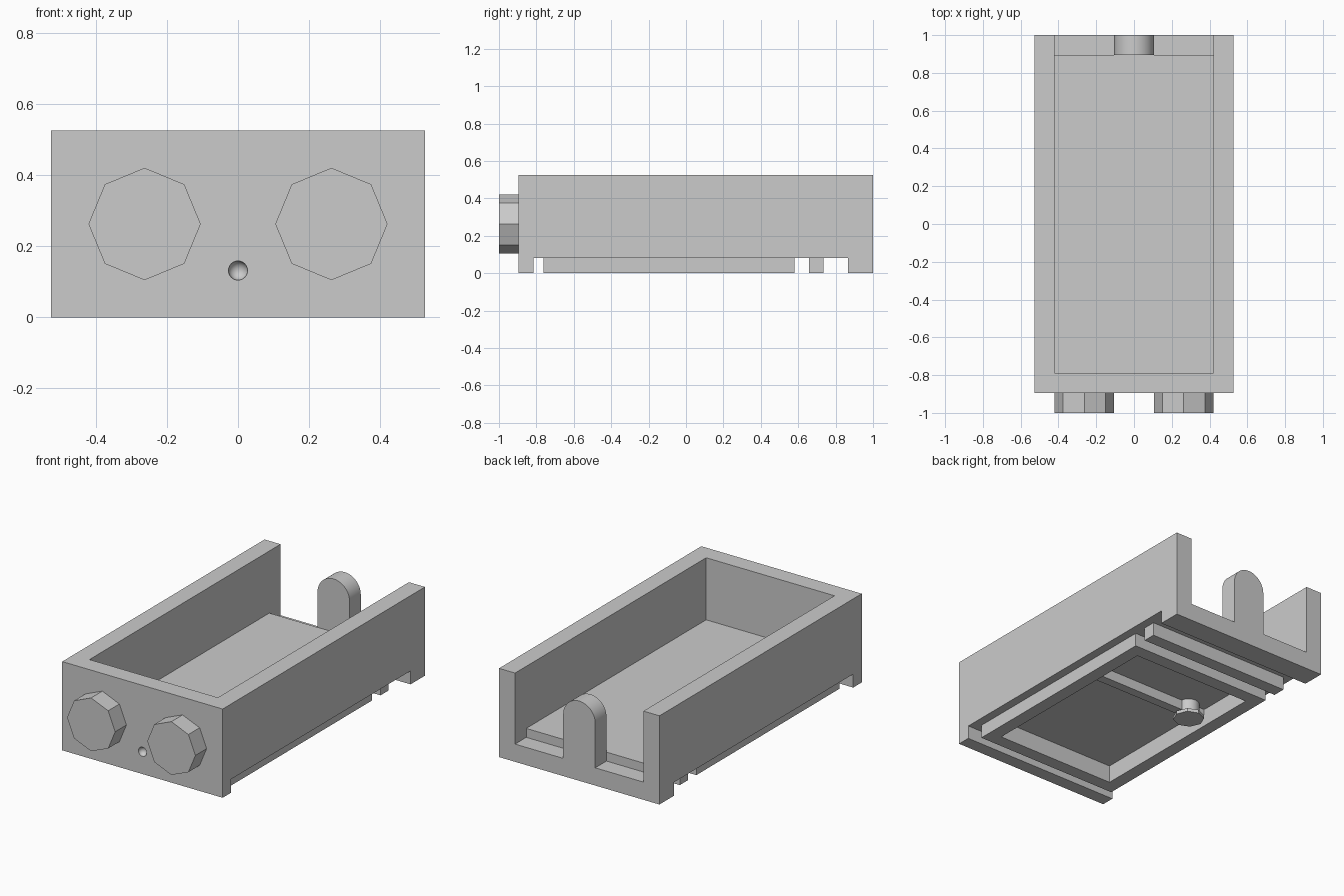
import bpy, bmesh, math
from mathutils import Matrix

default = bpy.data.objects.get("Cube")
if default:
    bpy.data.objects.remove(default, do_unlink=True)

grey = bpy.data.materials.new("plain grey")
grey.use_nodes = True
grey.diffuse_color = (0.6, 0.6, 0.6, 1)
grey.node_tree.nodes["Principled BSDF"].inputs["Base Color"].default_value = (0.6, 0.6, 0.6, 1)


def make(name, bm):
    bmesh.ops.recalc_face_normals(bm, faces=bm.faces[:])
    mesh = bpy.data.meshes.new(name)
    bm.to_mesh(mesh)
    bm.free()
    mesh.materials.append(grey)
    obj = bpy.data.objects.new(name, mesh)
    bpy.context.collection.objects.link(obj)
    return obj


def box(name, x, y, z):
    """Box from (low, high) pairs."""
    bm = bmesh.new()
    bmesh.ops.create_cube(bm, size=1)
    for v in bm.verts:
        v.co = [lo + (c + 0.5) * (hi - lo) for c, (lo, hi) in zip(v.co, (x, y, z))]
    return make(name, bm)


def prism(name, sides, radius, depth, centre, axis="Z"):
    bm = bmesh.new()
    turn = Matrix.Rotation(math.pi / 2, 4, "X") if axis == "Y" else Matrix()
    bmesh.ops.create_cone(bm, cap_ends=True, segments=sides, radius1=radius, radius2=radius,
                          depth=depth, matrix=Matrix.Translation(centre) @ turn)
    return make(name, bm)


def select(obj):
    bpy.ops.object.select_all(action="DESELECT")
    obj.select_set(True)
    bpy.context.view_layer.objects.active = obj


def smooth(obj):
    select(obj)
    bpy.ops.object.shade_smooth_by_angle(angle=math.radians(30))


def cut(obj, cutter):
    cutter.hide_render = True
    mod = obj.modifiers.new("cut", "BOOLEAN")
    mod.operation = "DIFFERENCE"
    mod.solver = "EXACT"
    mod.object = cutter
    select(obj)
    bpy.ops.object.modifier_apply(modifier=mod.name)
    bpy.data.objects.remove(cutter, do_unlink=True)


W, IN, RAIL, H = 0.526, 0.421, 0.474, 0.526
LIP, FLOOR, SLOT = 0.105, 0.158, 0.08

# Tray body, hollowed from above and open at the back
body = box("tray_body", (-W, W), (-0.895, 1), (0, H))
cut(body, box("cavity_cutter", (-IN, IN), (-0.79, 1.1), (FLOOR, 1)))
cut(body, box("back_lip_cutter", (-IN, IN), (0.895, 1.1), (LIP, 1)))

# Underside: side channels, cross slots and the framed recess
for s in (-1, 1):
    cut(body, box("channel_cutter", sorted((s * RAIL, s)), (-0.815, 0.865), (-1, SLOT)))
for y in ((-0.815, -0.763), (0.58, 0.658), (0.735, 0.865)):
    cut(body, box("slot_cutter", (-1, 1), y, (-1, SLOT)))
cut(body, box("recess_cutter", (-0.395, 0.395), (-0.684, 0.5), (-1, LIP)))

# Small round dimple in the front
bm = bmesh.new()
bmesh.ops.create_uvsphere(bm, u_segments=24, v_segments=12, radius=0.027,
                          matrix=Matrix.Translation((0, -0.895, 0.132)))
for f in bm.faces:
    f.smooth = True
cut(body, make("dimple_cutter", bm))
smooth(body)

# Octagonal front knobs
for side, s in (("left", 1), ("right", -1)):
    prism(side + "_knob", 8, 0.158, 0.105, (s * 0.263, -0.9475, 0.263), "Y")

# Round-topped tab on the back lip
bm = bmesh.new()
outline = [(-0.105, LIP), (0.105, LIP)]
for i in range(25):
    a = math.pi * i / 24
    outline.append((0.105 * math.cos(a), 0.368 + 0.105 * math.sin(a)))
face = bm.faces.new([bm.verts.new((x, 0.895, z)) for x, z in outline])
grown = bmesh.ops.extrude_face_region(bm, geom=[face])
for v in grown["geom"]:
    if isinstance(v, bmesh.types.BMVert):
        v.co.y = 1
smooth(make("back_tab", bm))

# Cross bar and latch button inside the underside recess
box("cross_bar", (-0.395, 0.395), (0.085, 0.14), (0.045, LIP))
smooth(prism("latch_stem", 24, 0.06, 0.08, (-0.29, 0.13, 0.066)))
prism("latch_button", 8, 0.087, 0.02, (-0.29, 0.13, 0.02))
